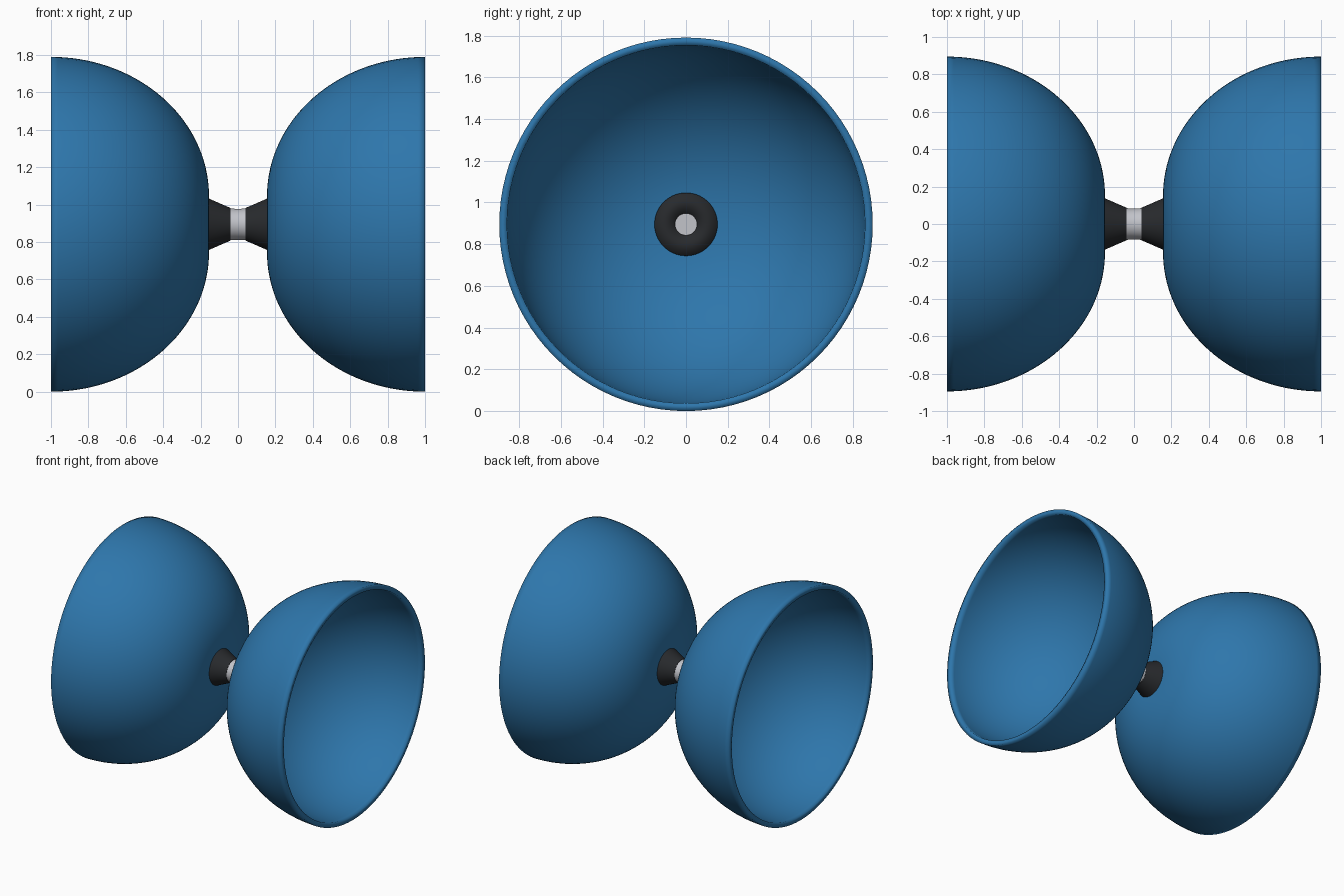
import bpy, bmesh, math

if "Cube" in bpy.data.objects:
    bpy.data.objects.remove(bpy.data.objects["Cube"])

R = 0.895          # rim radius, also the axis height
SEG = 96


def material(name, rgb):
    m = bpy.data.materials.new(name)
    m.diffuse_color = (*rgb, 1)
    m.use_nodes = True
    m.node_tree.nodes["Principled BSDF"].inputs["Base Color"].default_value = m.diffuse_color
    return m


def lathe(name, profile, mat, mirror=True, angle=35, closed=True):
    """Revolve (x, radius) points around the horizontal x axis."""
    bm = bmesh.new()
    vs = [bm.verts.new((x, 0, r)) for x, r in profile]
    es = [bm.edges.new(p) for p in zip(vs, vs[1:])]
    if closed:
        es.append(bm.edges.new((vs[-1], vs[0])))
    bmesh.ops.spin(bm, geom=vs + es, cent=(0, 0, 0), axis=(1, 0, 0),
                   angle=math.tau, steps=SEG)
    bmesh.ops.remove_doubles(bm, verts=bm.verts[:], dist=1e-5)
    bmesh.ops.translate(bm, verts=bm.verts[:], vec=(0, 0, R))
    bmesh.ops.recalc_face_normals(bm, faces=bm.faces[:])
    me = bpy.data.meshes.new(name)
    bm.to_mesh(me)
    bm.free()
    me.materials.append(mat)
    ob = bpy.data.objects.new(name, me)
    bpy.context.collection.objects.link(ob)
    bpy.ops.object.select_all(action='DESELECT')
    ob.select_set(True)
    bpy.context.view_layer.objects.active = ob
    bpy.ops.object.shade_smooth_by_angle(angle=math.radians(angle))
    if mirror:
        ob.modifiers.new("Mirror", 'MIRROR').use_mirror_merge = False
    return ob


def bowl(depth, radius, flat, n=36):
    """Flat base of radius `flat`, then a quarter ellipse out to the rim."""
    pts = [(1 - depth, 0.05)] if flat > 0.05 else []
    for i in range(n + 1):
        t = math.pi / 2 * i / n
        pts.append((1 - depth * math.cos(t), flat + (radius - flat) * math.sin(t)))
    return pts


blue = material("blue_rubber", (0.027, 0.182, 0.41))
black = material("black_plastic", (0.021, 0.023, 0.026))
metal = material("metal", (0.54, 0.55, 0.59))

# Cups: outer shell and inner shell joined by a softly shaded rim
outer = bowl(0.845, R, 0.15)
inner = bowl(0.798, 0.858, 0.045)
lathe("cup", outer + inner[::-1], blue, angle=120)

# Tapered hubs between the axle and the cups
lathe("hub", [(0.04, 0.05), (0.04, 0.087), (0.157, 0.138), (0.157, 0.05)], black)

# Washers inside the cups, with softly shaded edges
lathe("washer", [(0.19, 0.05), (0.19, 0.151), (0.235, 0.151), (0.235, 0.05)], black, angle=120)

# Axle with a thicker middle sleeve and visible end caps
half = [(0.25, 0), (0.25, 0.053), (0.04, 0.053), (0.04, 0.085), (0.018, 0.083)]
lathe("axle", half + [(-x, r) for x, r in half[::-1]], metal, mirror=False, closed=False)
